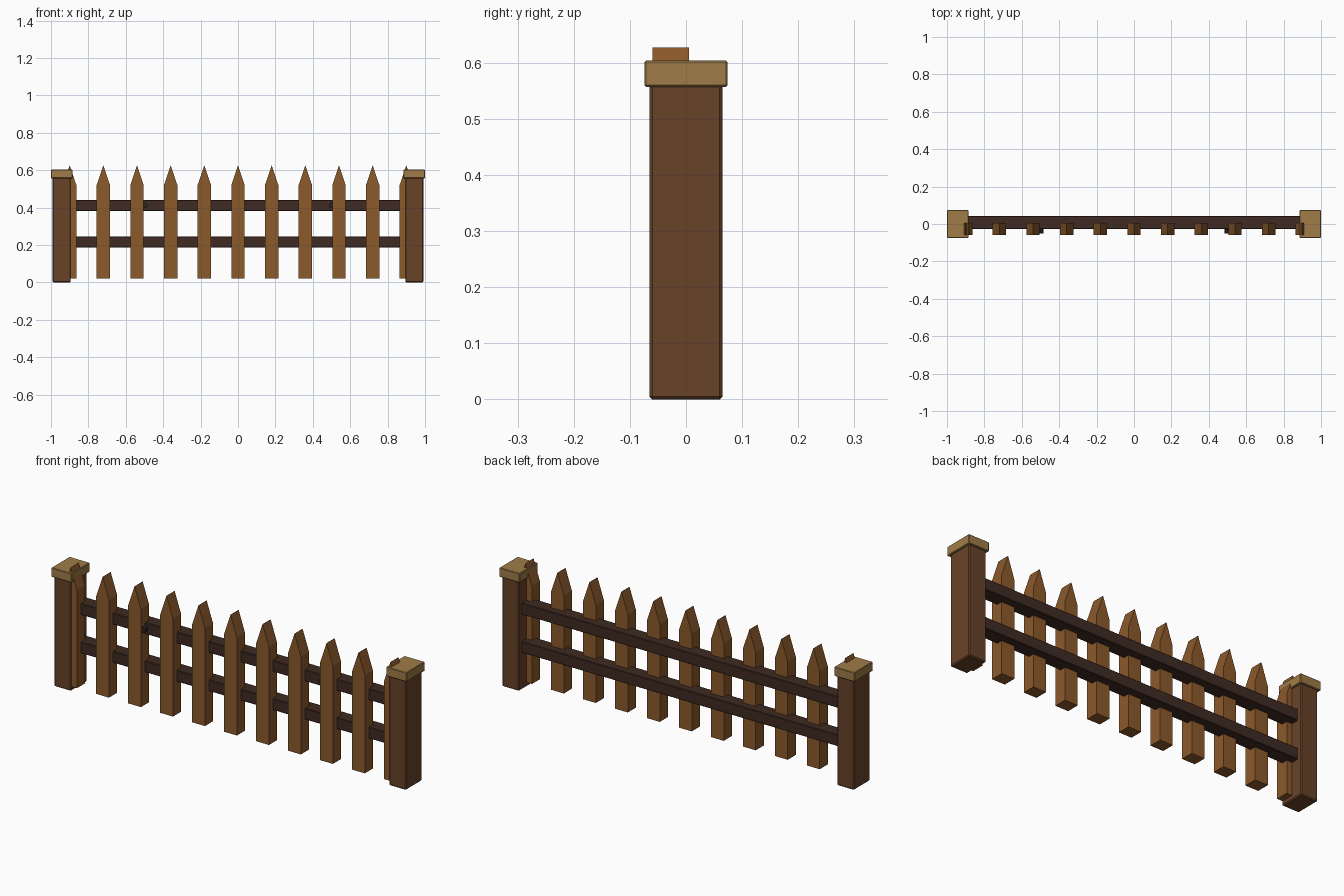
import bpy, bmesh
from mathutils import Matrix, Vector

if "Cube" in bpy.data.objects:
    bpy.data.objects.remove(bpy.data.objects["Cube"])


def material(name, rgb):
    m = bpy.data.materials.new(name)
    m.diffuse_color = (*rgb, 1)
    m.use_nodes = True
    m.node_tree.nodes["Principled BSDF"].inputs["Base Color"].default_value = m.diffuse_color
    return m


POST = material("post_wood", (0.14, 0.055, 0.022))
PICKET = material("picket_wood", (0.26, 0.10, 0.024))
CAP = material("cap_wood", (0.35, 0.20, 0.065))
RAIL = material("rail_wood", (0.05, 0.023, 0.016))
IRON = material("iron", (0.02, 0.02, 0.022))


def finish(name, bm, mat):
    bmesh.ops.recalc_face_normals(bm, faces=bm.faces)
    me = bpy.data.meshes.new(name)
    bm.to_mesh(me)
    bm.free()
    ob = bpy.data.objects.new(name, me)
    bpy.context.collection.objects.link(ob)
    me.materials.append(mat)
    return ob


def box(name, lo, hi, mat, bevel):
    lo, hi = Vector(lo), Vector(hi)
    bm = bmesh.new()
    bmesh.ops.create_cube(bm, size=1)
    bmesh.ops.scale(bm, vec=hi - lo, verts=bm.verts)
    bmesh.ops.translate(bm, vec=(lo + hi) / 2, verts=bm.verts)
    ob = finish(name, bm, mat)
    mod = ob.modifiers.new("edge", 'BEVEL')
    mod.width, mod.segments = bevel, 1


# Pointed pickets: a five-sided profile pushed back
def picket(name, x):
    w = 0.036
    profile = [(-w, 0.022), (w, 0.022), (w, 0.52), (0, 0.627), (-w, 0.52)]
    bm = bmesh.new()
    face = bm.faces.new([bm.verts.new((x + px, -0.06, z)) for px, z in profile])
    ext = bmesh.ops.extrude_face_region(bm, geom=[face])["geom"]
    verts = [v for v in ext if isinstance(v, bmesh.types.BMVert)]
    bmesh.ops.translate(bm, vec=(0, 0.065, 0), verts=verts)
    if len(bm.faces) < 7:
        bm.faces.new([v for v in bm.verts if v.co.y < -0.05])
    finish(name, bm, PICKET)


for i in range(11):
    picket(f"picket_{i + 1}", (i - 5) * 0.18)

# End posts with caps, and the iron nail heads on the upper rail
for side, s in (("left", -1), ("right", 1)):
    x = s * 0.9425
    box(f"{side}_post", (x - 0.048, -0.065, 0), (x + 0.048, 0.065, 0.565), POST, 0.005)
    box(f"{side}_cap", (x - 0.0575, -0.074, 0.557), (x + 0.0575, 0.074, 0.604), CAP, 0.003)
    bm = bmesh.new()
    bmesh.ops.create_cone(bm, cap_ends=True, segments=8, radius1=0.015, radius2=0.015,
                          depth=0.03, matrix=Matrix.Translation((s * 0.5, -0.035, 0.412))
                          @ Matrix.Rotation(1.5708, 4, 'X'))
    finish(f"{side}_nail", bm, IRON)

# Rails
for name, z in (("lower_rail", 0.187), ("upper_rail", 0.382)):
    box(name, (-0.9, -0.028, z), (0.9, 0.043, z + 0.058), RAIL, 0.003)
